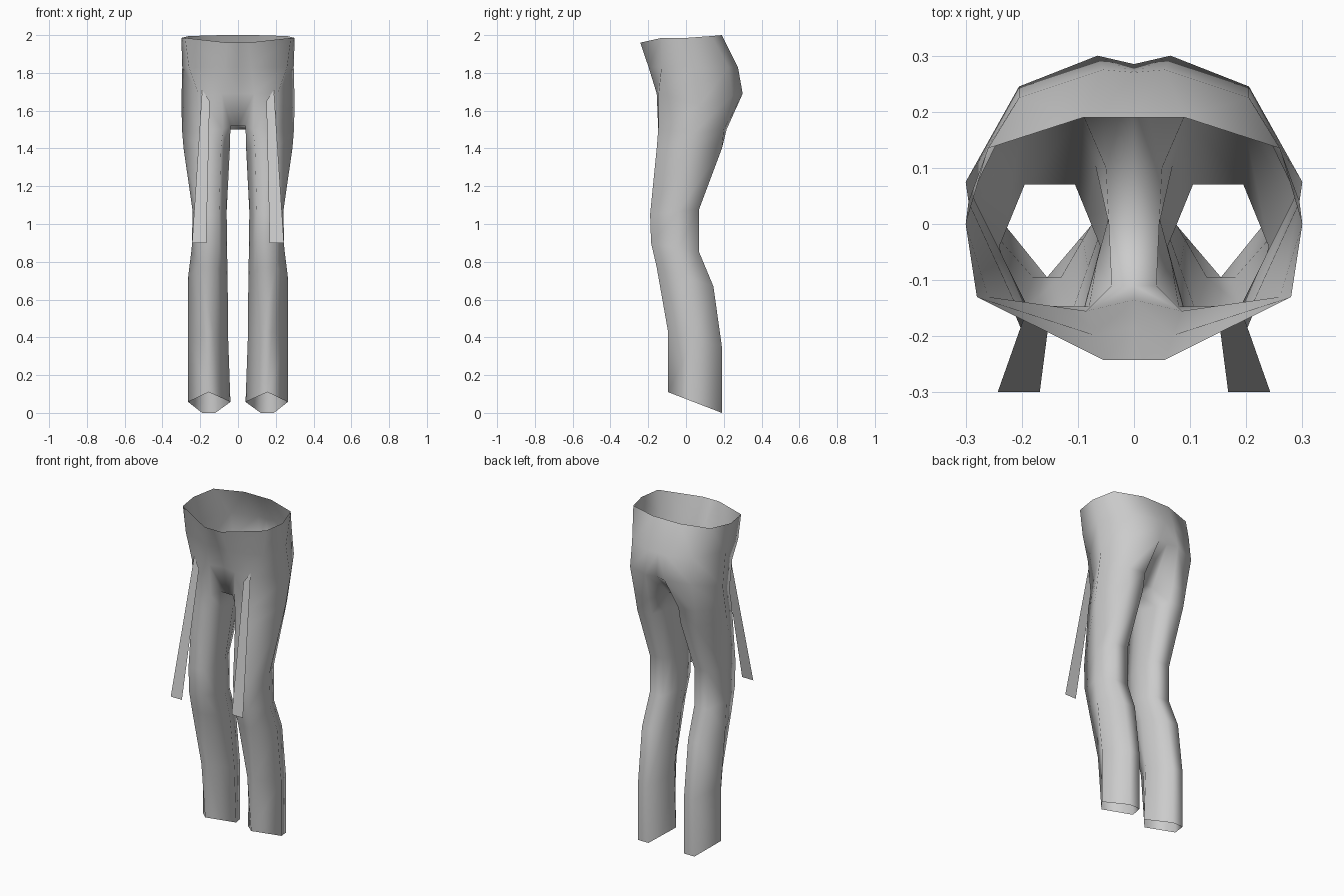
import bpy
import bmesh
from mathutils import Vector

# Remove the default object
default_cube = bpy.data.objects.get("Cube")
if default_cube:
    bpy.data.objects.remove(default_cube, do_unlink=True)

# Single cloth material
cloth = bpy.data.materials.new("grey cloth")
cloth.use_nodes = True
CLOTH_COLOUR = (0.6, 0.6, 0.6, 1.0)
cloth.diffuse_color = CLOTH_COLOUR
cloth.node_tree.nodes["Principled BSDF"].inputs["Base Color"].default_value = CLOTH_COLOUR


def finish_half(bm, name):
    """Turn a left-hand half mesh into a smooth object mirrored across x."""
    bmesh.ops.remove_doubles(bm, verts=bm.verts, dist=0.0005)
    bmesh.ops.recalc_face_normals(bm, faces=bm.faces)
    mesh = bpy.data.meshes.new(name)
    bm.to_mesh(mesh)
    bm.free()
    for poly in mesh.polygons:
        poly.use_smooth = True
    mesh.materials.append(cloth)
    obj = bpy.data.objects.new(name, mesh)
    bpy.context.collection.objects.link(obj)
    mirror = obj.modifiers.new("mirror", "MIRROR")
    mirror.use_axis[0] = True
    mirror.use_clip = True
    mirror.merge_threshold = 0.001
    return obj


def add_row(bm, points):
    return [bm.verts.new(p) for p in points]


def bridge(bm, upper, lower, closed=False):
    """Join two rows of equal length with quads."""
    count = len(upper)
    for i in range(count if closed else count - 1):
        j = (i + 1) % count
        bm.faces.new((upper[i], upper[j], lower[j], lower[i]))


# Hip profile rows, from centre back round the side to centre front
HIP_ROWS = [
    [(0, .19, 2), (.09, .19, 2), (.26, .135, 1.995), (.3, 0, 1.985),
     (.28, -.13, 1.985), (.055, -.242, 1.96), (0, -.242, 1.96)],
    [(0, .27, 1.83), (.055, .275, 1.83), (.205, .225, 1.83), (.295, .04, 1.83),
     (.26, -.13, 1.83), (.07, -.198, 1.83), (0, -.185, 1.83)],
    [(0, .285, 1.69), (.065, .3, 1.69), (.205, .245, 1.68), (.3, .075, 1.63),
     (.21, -.145, 1.69), (.085, -.155, 1.69), (0, -.135, 1.69)],
]
# Top of the leg: back, side and front, then the inside of the thigh
THIGH_OUTER = [(.1, .215, 1.5), (.205, .2, 1.5), (.295, .04, 1.48),
               (.19, -.147, 1.5), (.08, -.147, 1.5)]
THIGH_INNER = [(.04, -.11, 1.52), (.045, 0, 1.5), (.05, .1, 1.51)]

# Leg rings: front z, back z, inner x, outer x, front y, middle y, back y,
# then the centre line and the half widths of the front and back faces
LEG_ROWS = [
    (1.4, 1.4, .043, .288, -.155, .02, .19, .145, .055, .05),
    (1.05, 1.08, .06, .24, -.19, -.04, .07, .15, .05, .045),
    (.9, .85, .058, .245, -.185, -.04, .07, .15, .05, .045),
    (.77, .67, .055, .264, -.155, 0, .145, .155, .045, .04),
    (.43, .35, .052, .264, -.095, .04, .19, .155, .025, .035),
    (.11, 0, .04, .264, -.095, .04, .19, .155, 0, .035),
]


def leg_ring(zf, zb, x_in, x_out, yf, ym, yb, cx, wf, wb):
    """Six sided ring with two extra points along the inner side."""
    zm = zf + (zb - zf) * (ym - yf) / (yb - yf)
    back_in, back_out = Vector((cx - wb, yb, zb)), Vector((cx + wb, yb, zb))
    front_in, front_out = Vector((cx - wf, yf, zf)), Vector((cx + wf, yf, zf))
    inner, outer = Vector((x_in, ym, zm)), Vector((x_out, ym, zm))
    return [back_in, back_out, outer, front_out, front_in,
            front_in.lerp(inner, 0.5), inner, inner.lerp(back_in, 0.5)]


# Trousers: hips
bm = bmesh.new()
hips = [add_row(bm, row) for row in HIP_ROWS]
for upper, lower in zip(hips, hips[1:]):
    bridge(bm, upper, lower)
seat = hips[-1]
thigh = add_row(bm, THIGH_OUTER)
inside = add_row(bm, THIGH_INNER)
bridge(bm, seat[1:6], thigh)

# Trousers: crotch strip between the thighs
crotch = add_row(bm, [(0, p[1], p[2]) for p in THIGH_INNER])
bridge(bm, inside, crotch)
bm.faces.new((seat[5], seat[6], crotch[0], inside[0]))
bm.faces.new((seat[5], inside[0], thigh[4]))
bm.faces.new((seat[0], seat[1], inside[2], crotch[2]))
bm.faces.new((seat[1], thigh[0], inside[2]))

# Trousers: open leg tube
ring = thigh + inside
for row in LEG_ROWS:
    next_ring = add_row(bm, leg_ring(*row))
    bridge(bm, ring, next_ring, closed=True)
    ring = next_ring
finish_half(bm, "trousers")

# Flat straps hanging in front of the thighs
bm = bmesh.new()


def strap_point(x, z):
    return (x, -0.15 - (1.71 - z) * 0.185, z)


top = add_row(bm, [strap_point(.19, 1.71), strap_point(.15, 1.65)])
end = add_row(bm, [strap_point(.243, .9), strap_point(.168, .9)])
bridge(bm, top, end)
finish_half(bm, "front_straps")
